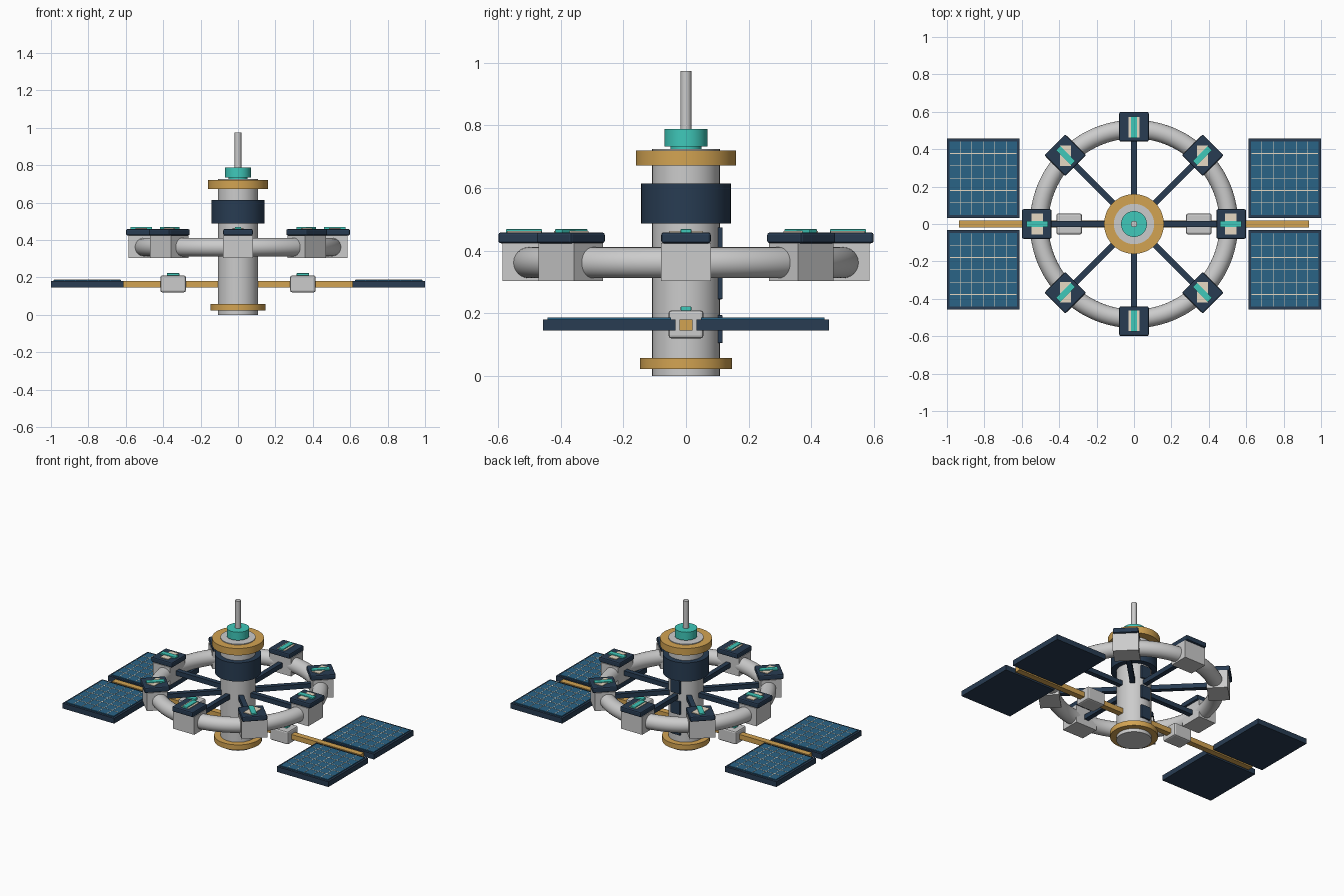
import bpy, math
from mathutils import Matrix, Vector

if "Cube" in bpy.data.objects:
    bpy.data.objects.remove(bpy.data.objects["Cube"])


def mat(name, rgb):
    m = bpy.data.materials.new(name)
    m.diffuse_color = (*rgb, 1)
    m.use_nodes = True
    m.node_tree.nodes["Principled BSDF"].inputs["Base Color"].default_value = m.diffuse_color
    return m


NAVY = mat("navy", (0.021, 0.045, 0.085))
CELL = mat("cell_blue", (0.023, 0.125, 0.24))
GOLD = mat("gold", (0.65, 0.37, 0.085))
TEAL = mat("teal", (0.05, 0.58, 0.49))
CREAM = mat("cream", (0.8, 0.7, 0.55))


def finish(ob, name, material=None, smooth=False):
    ob.name = name
    if material:
        ob.data.materials.append(material)
    if smooth:
        bpy.ops.object.shade_smooth_by_angle(angle=math.radians(35))
    return ob


def cyl(name, r, z0, z1, material=None, verts=48):
    bpy.ops.mesh.primitive_cylinder_add(vertices=verts, radius=r, depth=z1 - z0,
                                        location=(0, 0, (z0 + z1) / 2))
    return finish(bpy.context.object, name, material, True)


def box(name, centre, size, material=None, bevel=0, angle=0):
    """Box at a centre; angle turns it about its own z axis."""
    bpy.ops.mesh.primitive_cube_add(size=1, location=centre, rotation=(0, 0, angle))
    ob = bpy.context.object
    ob.data.transform(Matrix.Diagonal((*size, 1)))
    if bevel:
        b = ob.modifiers.new("bevel", 'BEVEL')
        b.width, b.segments = bevel, 2
    return finish(ob, name, material)


# central core with collars
cyl("core", 0.108, 0, 0.725)
cyl("base_collar", 0.147, 0.023, 0.058, GOLD)
cyl("dark_band", 0.143, 0.487, 0.614, NAVY)
cyl("top_collar", 0.16, 0.673, 0.72, GOLD)
cyl("beacon_neck", 0.05, 0.72, 0.745, TEAL)
cyl("beacon", 0.069, 0.733, 0.788, TEAL)
cyl("mast", 0.0175, 0.78, 0.974, verts=24)

# row of hatches down the back of the core
for i in range(4):
    box("core_hatch", (0, 0.108, 0.15 + 0.14 * i), (0.07, 0.018, 0.09), NAVY, 0.004)

# habitat ring
bpy.ops.mesh.primitive_torus_add(major_radius=0.507, minor_radius=0.0495,
                                 major_segments=96, minor_segments=24,
                                 location=(0, 0, 0.362))
finish(bpy.context.object, "habitat_ring", None, True)

# eight spokes and ring modules
for i in range(8):
    a = i * math.pi / 4
    d = Vector((math.cos(a), math.sin(a), 0))

    def at(r, z):
        return d * r + Vector((0, 0, z))

    box("spoke", at(0.285, 0.362), (0.38, 0.032, 0.032), NAVY, 0, a)
    box("module", at(0.52, 0.364), (0.13, 0.16, 0.122), None, 0, a)
    box("module_roof", at(0.52, 0.4415), (0.158, 0.158, 0.035), NAVY, 0.008, a)
    box("roof_plate", at(0.517, 0.459), (0.06, 0.11, 0.008), CREAM)
    box("roof_light", at(0.517, 0.463), (0.115, 0.034, 0.012), TEAL, 0.002, a)

# solar boom with junction boxes
box("solar_boom", (0, 0, 0.163), (1.87, 0.04, 0.034), GOLD)
for s in (-1, 1):
    box("junction_box", (0.347 * s, 0, 0.165), (0.136, 0.112, 0.09), None, 0.01)
    box("junction_light", (0.347 * s, 0, 0.216), (0.066, 0.034, 0.013), TEAL, 0.002)

# four solar panels: frame, cells and grid lines
for sx in (-1, 1):
    for sy in (-1, 1):
        cx, cy = 0.806 * sx, 0.245 * sy
        box("panel_frame", (cx, cy, 0.163), (0.388, 0.424, 0.036), NAVY)
        box("panel_cells", (cx, cy, 0.183), (0.36, 0.394, 0.007), CELL)
        for k in range(-2, 3):
            box("grid_line_y", (cx + 0.062 * k, cy, 0.1865), (0.003, 0.39, 0.002), CREAM)
        for k in range(-2, 3):
            box("grid_line_x", (cx, cy + 0.066 * k, 0.1865), (0.356, 0.003, 0.002), CREAM)
